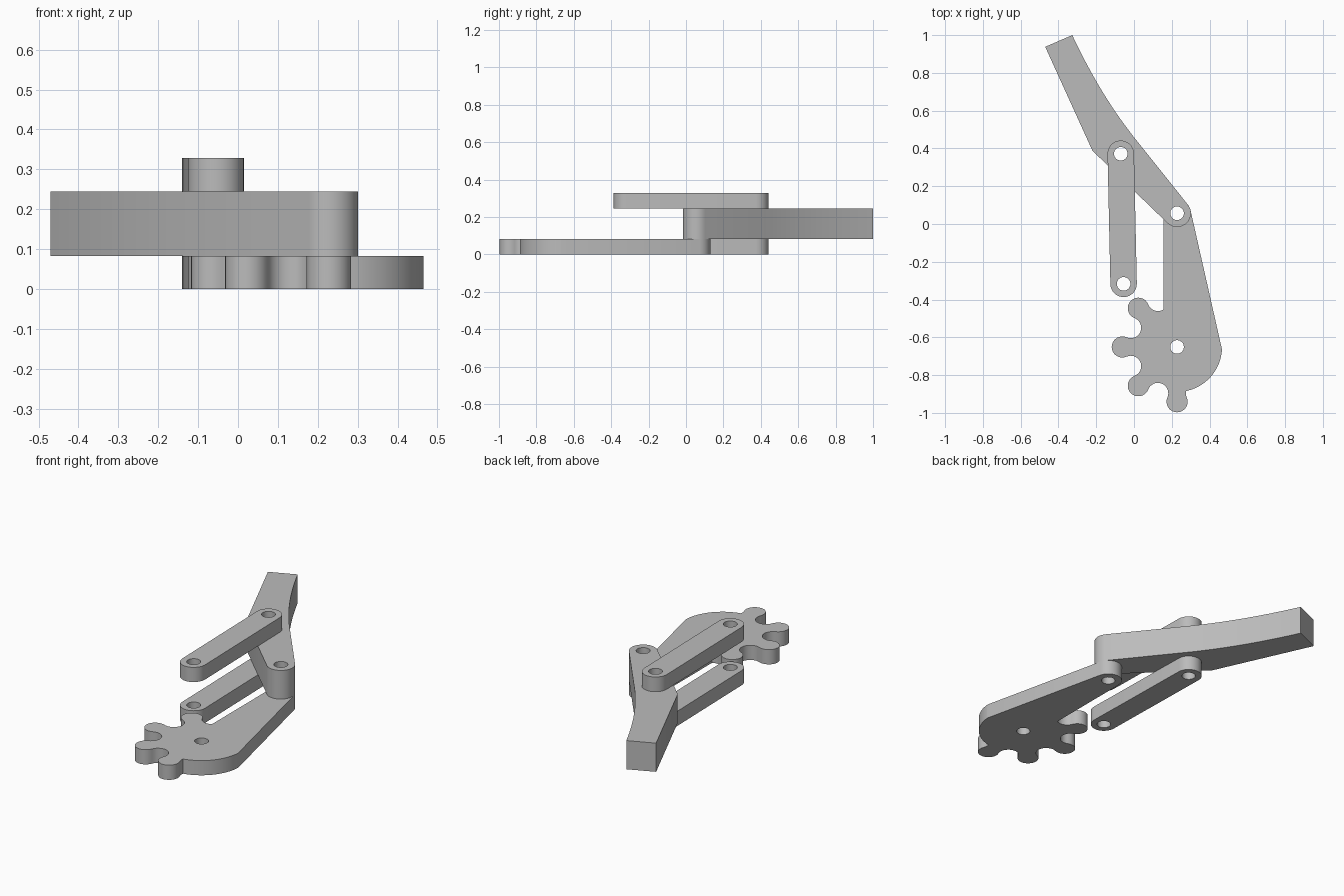
import bpy, bmesh
from math import radians, cos, sin, atan2, degrees

cube = bpy.data.objects.get("Cube")
if cube:
    bpy.data.objects.remove(cube)

grey = bpy.data.materials.new("plain grey")
grey.use_nodes = True
grey.diffuse_color = (0.5, 0.5, 0.5, 1)
grey.node_tree.nodes["Principled BSDF"].inputs["Base Color"].default_value = (0.5, 0.5, 0.5, 1)

LOW, MID, HIGH = 0.083, 0.245, 0.328      # layer heights
PIVOT = (0.228, 0.057)                    # sector to arm joint
LINK_TOP, LINK_END = (-0.07, 0.372), (-0.055, -0.317)
HUB = (0.228, -0.651)                     # centre of the toothed sector
HOLE = 0.036


def arc(centre, r, start, end, n=16):
    """Points on an arc, angles in degrees."""
    angles = [radians(start + (end - start) * i / n) for i in range(n + 1)]
    return [(centre[0] + r * cos(a), centre[1] + r * sin(a)) for a in angles]


def polar(centre, r, a):
    return arc(centre, r, a, a, 1)[0]


def plate(name, outline, holes, bottom, top):
    """Extrude a flat outline with round holes into a solid plate."""
    curve = bpy.data.curves.new(name + "_profile", "CURVE")
    curve.dimensions, curve.fill_mode = "2D", "BOTH"
    curve.extrude = (top - bottom) / 2
    for loop in [outline] + [arc(h, HOLE, 0, 360, 32)[:-1] for h in holes]:
        spline = curve.splines.new("POLY")
        spline.points.add(len(loop) - 1)
        for point, (x, y) in zip(spline.points, loop):
            point.co = (x, y, 0, 1)
        spline.use_cyclic_u = True
    helper = bpy.data.objects.new(name + "_profile", curve)
    bpy.context.collection.objects.link(helper)
    bpy.context.view_layer.update()
    mesh = bpy.data.meshes.new_from_object(helper.evaluated_get(bpy.context.evaluated_depsgraph_get()))
    bpy.data.objects.remove(helper)

    # Weld caps to walls and lift to the layer height
    bm = bmesh.new()
    bm.from_mesh(mesh)
    bmesh.ops.remove_doubles(bm, verts=bm.verts, dist=0.0001)
    bmesh.ops.recalc_face_normals(bm, faces=bm.faces)
    bmesh.ops.translate(bm, verts=bm.verts, vec=(0, 0, (top + bottom) / 2))
    bm.to_mesh(mesh)
    bm.free()
    mesh.materials.clear()
    mesh.materials.append(grey)
    obj = bpy.data.objects.new(name, mesh)
    bpy.context.collection.objects.link(obj)
    bpy.ops.object.select_all(action="DESELECT")
    obj.select_set(True)
    bpy.context.view_layer.objects.active = obj
    bpy.ops.object.shade_smooth_by_angle(angle=radians(30))
    return obj


# Parallel links below and above the arm
tilt = degrees(atan2(LINK_TOP[1] - LINK_END[1], LINK_TOP[0] - LINK_END[0]))
link = arc(LINK_TOP, 0.07, tilt - 90, tilt + 90) + arc(LINK_END, 0.07, tilt + 90, tilt + 270)
plate("lower_link", link, [LINK_TOP, LINK_END], 0, LOW)
plate("upper_link", link, [LINK_TOP, LINK_END], MID, HIGH)

# Arm: bent bar with a curved outer edge, rounded at the pivot
arm = [(-0.22, 0.388), (-0.47, 0.938), (-0.327, 1.0)]
start, bend, end = arm[-1], (-0.17, 0.665), (0.03, 0.422)
for i in range(1, 17):
    t = i / 16
    arm.append(tuple((1 - t) ** 2 * a + 2 * t * (1 - t) * b + t * t * c
                     for a, b, c in zip(start, bend, end)))
arm += arc(PIVOT, 0.073, 39, -134)
plate("arm", arm, [PIVOT, LINK_TOP], LOW, MID)

# Toothed sector: crank body with four round teeth joined by round valleys
TOOTH, VALLEY, BODY = 0.056, 0.055, 0.238
sector = arc(PIVOT, 0.073, 13, 180)
for i in range(4):
    tooth = 135 + 45 * i
    valley = tooth - 22.5
    entry = 301 if i == 0 else valley + 271.5
    sector += arc(polar(HUB, 0.265, valley), VALLEY, entry, valley + 88.5)
    sector += arc(polar(HUB, 0.29, tooth), TOOTH, tooth - 114, tooth + 114)[1:-1]
sector += arc(polar(HUB, 0.265, 292.5), VALLEY, 564, 528, 8)
sector += arc(HUB, BODY, -77, -3, 24)
plate("toothed_sector", sector, [PIVOT, HUB], 0, LOW)
